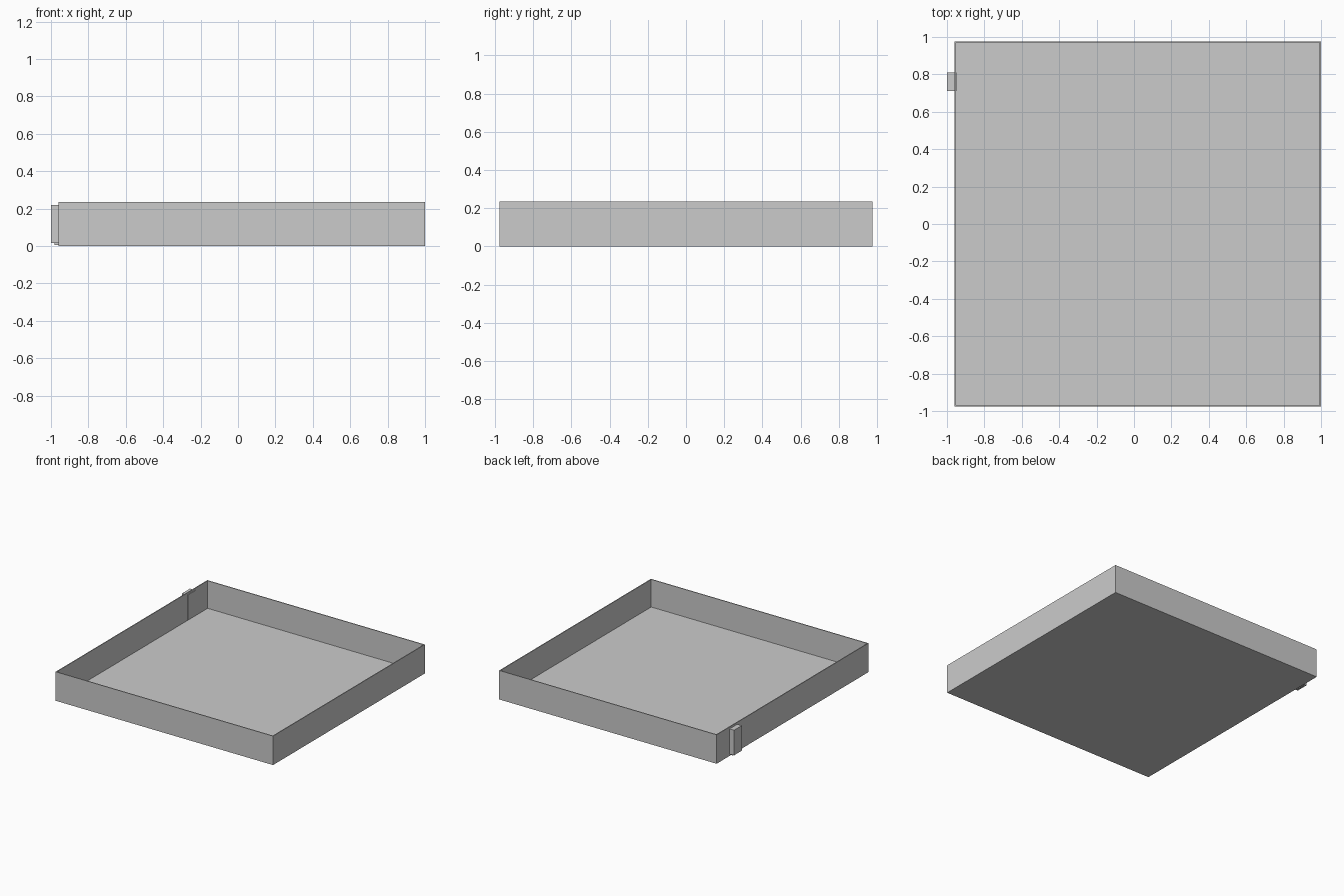
import bpy, bmesh
from mathutils import Vector

if "Cube" in bpy.data.objects:
    bpy.data.objects.remove(bpy.data.objects["Cube"])

X0, X1, Y, H, T = -0.96, 1.0, 0.977, 0.236, 0.01


def box(name, lo, hi):
    lo, hi = Vector(lo), Vector(hi)
    bm = bmesh.new()
    bmesh.ops.create_cube(bm, size=1)
    for v in bm.verts:
        v.co = Vector(((lo[i] + hi[i]) / 2 + v.co[i] * (hi[i] - lo[i])) for i in range(3))
    mesh = bpy.data.meshes.new(name)
    bm.to_mesh(mesh)
    bm.free()
    obj = bpy.data.objects.new(name, mesh)
    bpy.context.collection.objects.link(obj)
    return obj


# Open tray: inset the top face for the rim, then sink it to the floor
tray = box("tray", (X0, -Y, 0), (X1, Y, H))
bm = bmesh.new()
bm.from_mesh(tray.data)
bm.faces.ensure_lookup_table()
top = max(bm.faces, key=lambda f: f.calc_center_median().z)
bmesh.ops.inset_individual(bm, faces=[top], thickness=T)
sunk = bmesh.ops.extrude_discrete_faces(bm, faces=[top])["faces"][0]
for v in sunk.verts:
    v.co.z = 0.011
bm.to_mesh(tray.data)
bm.free()

# Side latch set through the left wall, with a small stepped foot
box("latch", (-1.0, 0.71, 0.015), (-0.948, 0.81, 0.22))
box("latch_foot", (-0.98, 0.72, 0.006), (X0 + 0.005, 0.80, 0.03))
